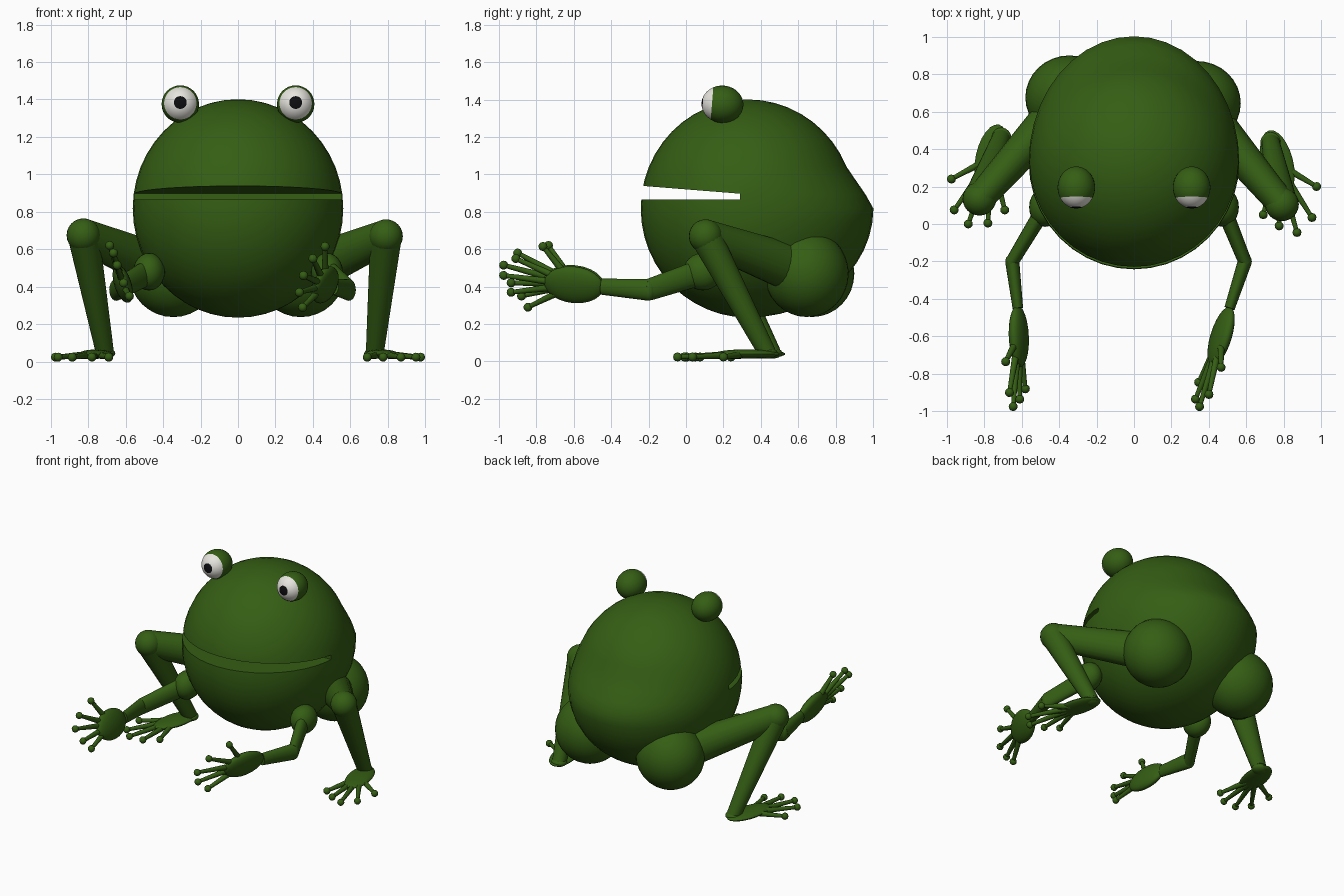
import bpy, bmesh, math
from mathutils import Vector, Matrix

if "Cube" in bpy.data.objects:
    bpy.data.objects.remove(bpy.data.objects["Cube"])


def material(name, rgb):
    m = bpy.data.materials.new(name)
    m.diffuse_color = (*rgb, 1)
    m.use_nodes = True
    m.node_tree.nodes["Principled BSDF"].inputs["Base Color"].default_value = m.diffuse_color
    return m


GREEN = material("frog green", (0.035, 0.112, 0.007))
WHITE = material("eye white", (0.80, 0.78, 0.73))
BLACK = material("pupil black", (0.004, 0.004, 0.005))


def finish(bm, name, mats=(GREEN,), angle=40):
    me = bpy.data.meshes.new(name)
    bm.to_mesh(me)
    bm.free()
    ob = bpy.data.objects.new(name, me)
    bpy.context.collection.objects.link(ob)
    for m in mats:
        me.materials.append(m)
    smooth(ob, angle)
    return ob


def smooth(ob, angle=40):
    bpy.ops.object.select_all(action='DESELECT')
    ob.select_set(True)
    bpy.context.view_layer.objects.active = ob
    bpy.ops.object.shade_smooth_by_angle(angle=math.radians(angle))


def frame(centre, along, up=(0, 0, 1)):
    """Local z follows 'along', local y leans towards 'up'."""
    z = Vector(along).normalized()
    x = Vector(up).cross(z).normalized()
    y = z.cross(x)
    rot = Matrix((x, y, z)).transposed().to_4x4()
    return Matrix.Translation(Vector(centre)) @ rot


def ellipsoid(bm, centre, size, along=(0, 0, 1), up=(0, 1, 0), seg=24):
    m = frame(centre, along, up) @ Matrix.Diagonal((*size, 1))
    bmesh.ops.create_uvsphere(bm, u_segments=seg, v_segments=seg // 2, radius=1, matrix=m)


def limb(bm, a, b, ra, rb, flat=1.0, seg=20):
    a, b = Vector(a), Vector(b)
    m = frame((a + b) / 2, b - a) @ Matrix.Diagonal((flat, 1, 1, 1))
    bmesh.ops.create_cone(bm, cap_ends=True, segments=seg, radius1=ra, radius2=rb,
                          depth=(b - a).length, matrix=m)


def digits(bm, root, tips, frac, ball):
    for t in tips:
        t = Vector(t)
        limb(bm, Vector(root).lerp(t, frac), t, 0.021, 0.012, seg=10)
        ellipsoid(bm, t, (ball,) * 3, seg=12)


# Body: ball with a stretched lower rump
bm = bmesh.new()
bmesh.ops.create_uvsphere(bm, u_segments=40, v_segments=24, radius=1)
for v in bm.verts:
    x, y, z = v.co
    if y > 0:
        y *= 1 + 0.175 * max(0, min(1, 1 - z / 0.35))
    v.co = (x * 0.562, 0.33 + y * 0.572, 0.818 + z * 0.583)
body = finish(bm, "body")

# Mouth: wedge cut right across the front
bm = bmesh.new()
side = [(-0.5, 0.865), (0.29, 0.865), (0.29, 0.897), (-0.5, 0.96)]
face = bm.faces.new([bm.verts.new((-0.8, y, z)) for y, z in side])
ext = bmesh.ops.extrude_face_region(bm, geom=[face])
bmesh.ops.translate(bm, vec=(1.6, 0, 0),
                    verts=[g for g in ext["geom"] if isinstance(g, bmesh.types.BMVert)])
bmesh.ops.recalc_face_normals(bm, faces=bm.faces)
cutter = finish(bm, "mouth_cutter")
cutter.hide_render = True
mod = body.modifiers.new("mouth", 'BOOLEAN')
mod.operation, mod.solver, mod.object = 'DIFFERENCE', 'EXACT', cutter
bpy.context.view_layer.objects.active = body
bpy.ops.object.modifier_apply(modifier="mouth")
bpy.data.objects.remove(cutter)
smooth(body)

# Eyes: pole points forward, bands coloured by angle from the pole
for s, side in ((-1, "left"), (1, "right")):
    bm = bmesh.new()
    bmesh.ops.create_uvsphere(bm, u_segments=32, v_segments=27, radius=1)
    for f in bm.faces:
        ang = math.degrees(f.calc_center_median().normalized().angle(Vector((0, 0, 1))))
        f.material_index = 2 if ang < 20 else 1 if ang < 60 else 0
    look = Vector((0, -1, 0.08))
    bm.transform(frame((s * 0.308, 0.195, 1.375), look) @ Matrix.Diagonal((0.1, 0.1, 0.112, 1)))
    finish(bm, side + "_eye", (GREEN, WHITE, BLACK))

# Hind legs: hip, knee, ankle, foot centre, heel-to-toe direction, toe tips
legs = {
    "left": ((-0.345, 0.675, 0.47), (-0.825, 0.135, 0.675), (-0.71, 0.46, 0.045),
             (-0.76, 0.355, 0.04), (-0.08, -0.36, 0),
             [(-0.975, 0.24), (-0.96, 0.075), (-0.885, 0.0), (-0.78, 0.005), (-0.69, 0.075)]),
    "right": ((0.335, 0.645, 0.47), (0.79, 0.105, 0.67), (0.73, 0.435, 0.045),
              (0.765, 0.325, 0.04), (0.09, -0.36, 0),
              [(0.975, 0.2), (0.95, 0.035), (0.87, -0.045), (0.775, -0.01), (0.69, 0.05)]),
}
for side, (hip, knee, ankle, foot, way, tips) in legs.items():
    bm = bmesh.new()
    ellipsoid(bm, hip, (0.235, 0.225, 0.232), seg=32)
    finish(bm, side + "_haunch")
    bm = bmesh.new()
    limb(bm, hip, knee, 0.135, 0.09, 0.85)
    ellipsoid(bm, knee, (0.09, 0.09, 0.09))
    limb(bm, knee, ankle, 0.085, 0.048)
    finish(bm, side + "_hind_leg")
    bm = bmesh.new()
    ellipsoid(bm, foot, (0.085, 0.025, 0.18), way, (0, 0, 1))
    ellipsoid(bm, ankle, (0.055, 0.055, 0.03))
    digits(bm, foot, [(x, y, 0.024) for x, y in tips], 0.15, 0.024)
    finish(bm, side + "_foot")

# Arms: shoulder, elbow, wrist, palm centre, palm up direction, finger tips
arms = {
    "left": ((-0.475, 0.09, 0.48), (-0.65, -0.2, 0.383), (-0.62, -0.45, 0.4),
             (-0.615, -0.6, 0.415), (-0.1, 0, 0.3),
             [(-0.685, -0.735, 0.62), (-0.665, -0.9, 0.58), (-0.645, -0.975, 0.515),
              (-0.61, -0.935, 0.42), (-0.58, -0.88, 0.35)]),
    "right": ((0.475, 0.09, 0.48), (0.592, -0.2, 0.383), (0.51, -0.45, 0.4),
              (0.465, -0.6, 0.41), (0.15, 0, 0.36),
              [(0.465, -0.765, 0.615), (0.40, -0.91, 0.55), (0.35, -0.975, 0.46),
               (0.328, -0.935, 0.37), (0.345, -0.845, 0.29)]),
}
for side, (shoulder, elbow, wrist, palm, up, tips) in arms.items():
    bm = bmesh.new()
    ellipsoid(bm, shoulder, (0.085, 0.105, 0.1))
    limb(bm, shoulder, elbow, 0.07, 0.058, 0.62)
    ellipsoid(bm, elbow, (0.037, 0.04, 0.058))
    limb(bm, elbow, wrist, 0.058, 0.043, 0.65)
    finish(bm, side + "_arm")
    bm = bmesh.new()
    ellipsoid(bm, palm, (0.045, 0.105, 0.165), Vector(palm) - Vector(wrist), up)
    digits(bm, palm, tips, 0.2, 0.024)
    finish(bm, side + "_hand")
